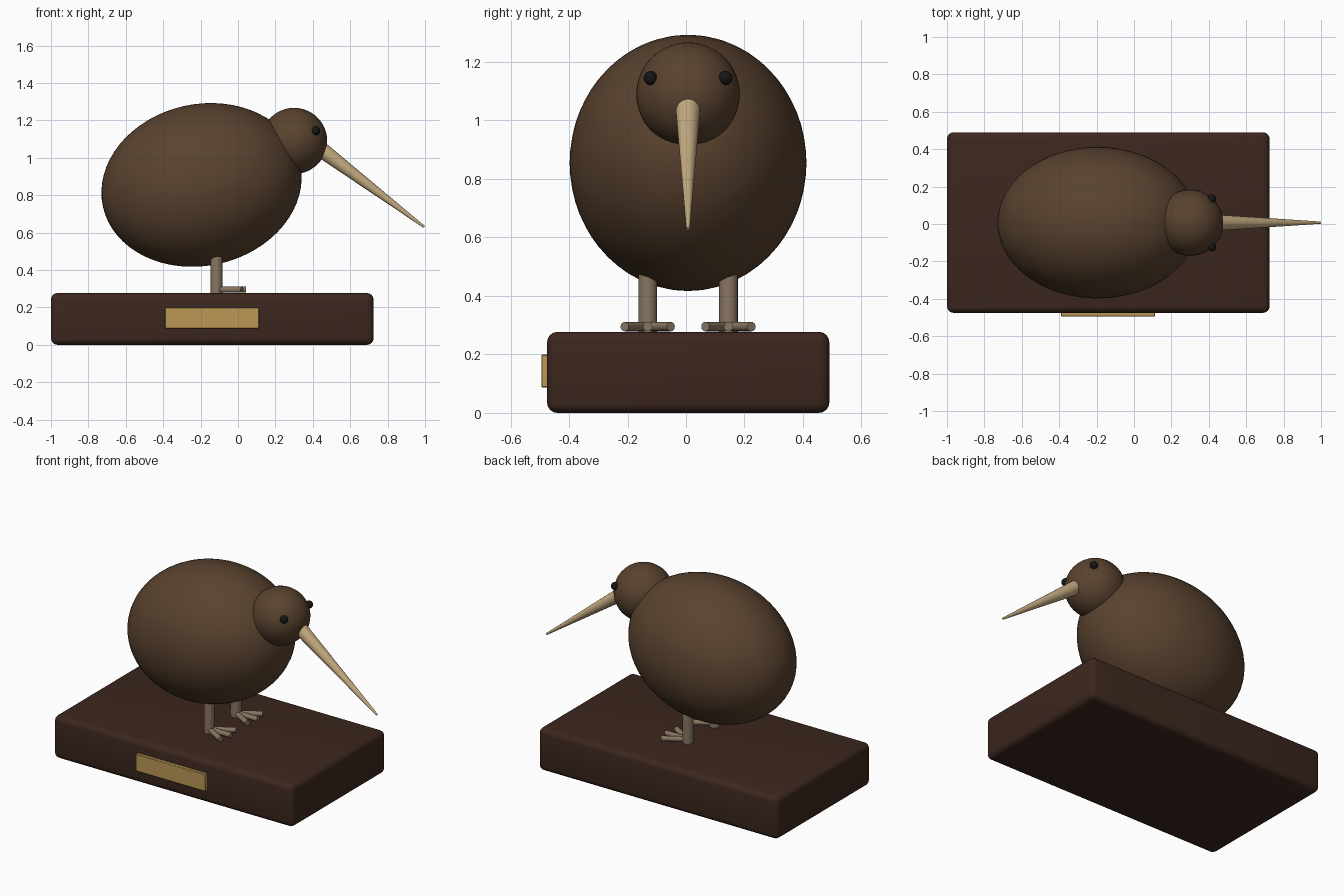
import bpy
from math import radians, cos, sin
from mathutils import Vector

if "Cube" in bpy.data.objects:
    bpy.data.objects.remove(bpy.data.objects["Cube"])

Y0 = 0.007      # centre plane of the bird and plinth


def material(name, rgb):
    m = bpy.data.materials.new(name)
    m.diffuse_color = (*rgb, 1)
    m.use_nodes = True
    m.node_tree.nodes["Principled BSDF"].inputs["Base Color"].default_value = m.diffuse_color
    return m


feather = material("feather", (0.10, 0.055, 0.028))
wood = material("dark_wood", (0.045, 0.02, 0.013))
horn = material("horn", (0.56, 0.41, 0.22))
skin = material("leg_skin", (0.25, 0.18, 0.12))
black = material("eye_black", (0.008, 0.008, 0.008))
brass = material("brass", (0.50, 0.31, 0.09))


def finish(name, mat, smooth=True):
    ob = bpy.context.object
    ob.name = name
    ob.data.materials.append(mat)
    if smooth:
        bpy.ops.object.shade_smooth_by_angle(angle=radians(40))
    return ob


def ball(name, loc, scale, mat, tilt=0, segs=48):
    bpy.ops.mesh.primitive_uv_sphere_add(segments=segs, ring_count=segs // 2,
                                         location=loc, rotation=(0, tilt, 0))
    bpy.context.object.scale = scale
    return finish(name, mat)


def rod(name, a, b, r1, r2, mat, sides=24):
    a, b = Vector(a), Vector(b)
    d = b - a
    bpy.ops.mesh.primitive_cone_add(vertices=sides, radius1=r1, radius2=r2, depth=d.length,
                                    location=(a + b) / 2,
                                    rotation=d.to_track_quat('Z', 'Y').to_euler())
    return finish(name, mat)


def box(name, lo, hi, bevel, segs, mat):
    lo, hi = Vector(lo), Vector(hi)
    bpy.ops.mesh.primitive_cube_add(size=1, location=(lo + hi) / 2)
    ob = bpy.context.object
    ob.scale = hi - lo
    bpy.ops.object.transform_apply(location=False, rotation=False, scale=True)
    mod = ob.modifiers.new("rounded_edges", 'BEVEL')
    mod.width, mod.segments = bevel, segs
    bpy.ops.object.modifier_apply(modifier=mod.name)
    return finish(name, mat)


# Plinth and its blank plate
box("plinth", (-1, -0.475, 0), (0.725, 0.49, 0.277), 0.035, 4, wood)
box("plate", (-0.39, -0.495, 0.087), (0.112, -0.465, 0.199), 0.003, 1, brass)

# Body, head and beak
ball("body", (-0.195, Y0, 0.855), (0.54, 0.405, 0.432), feather, -radians(12.5), 64)
ball("head", (0.30, Y0, 1.09), (0.177, 0.177, 0.177), feather)
rod("beak", (0.44, Y0, 1.047), (0.996, Y0, 0.63), 0.043, 0.006, horn, 32)

# Eyes, legs and three fanned toes per foot
for side, s in (("right", -1), ("left", 1)):
    ball(side + "_eye", (0.416, Y0 + s * 0.128, 1.145), (0.024,) * 3, black, segs=24)
    y = Y0 + s * 0.138
    rod(side + "_leg", (-0.115, y, 0.275), (-0.115, y, 0.58), 0.032, 0.032, skin)
    for i, deg in enumerate((-30, 0, 30)):
        t = radians(deg)
        tip = (-0.115 + 0.158 * cos(t), y + 0.158 * sin(t), 0.295)
        rod(f"{side}_toe_{i + 1}", (-0.115, y, 0.295), tip, 0.016, 0.016, skin, 16)
